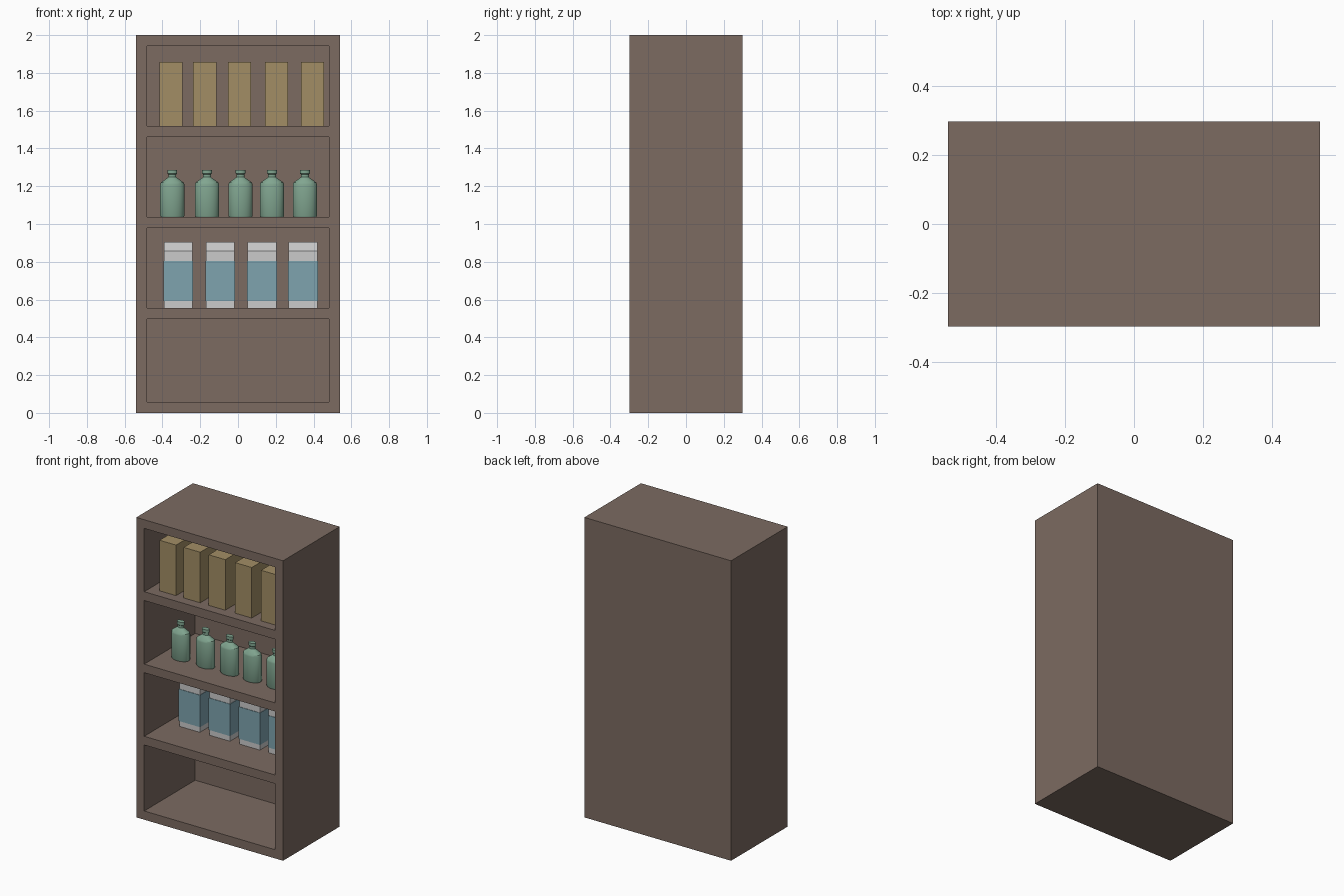
import bpy, bmesh, math
from mathutils import Matrix, Vector

if "Cube" in bpy.data.objects:
    bpy.data.objects.remove(bpy.data.objects["Cube"])


def material(name, rgb):
    m = bpy.data.materials.new(name)
    m.diffuse_color = (*rgb, 1)
    m.use_nodes = True
    m.node_tree.nodes["Principled BSDF"].inputs["Base Color"].default_value = m.diffuse_color
    return m


WOOD = material("brown_wood", (0.20, 0.145, 0.12))
CARD = material("tan_card", (0.36, 0.27, 0.13))
GLASS = material("green_glass", (0.22, 0.38, 0.28))
WHITE = material("white_paper", (0.60, 0.60, 0.60))
BLUE = material("blue_label", (0.21, 0.37, 0.43))


def finish(name, bm, mat, smooth=False):
    bmesh.ops.recalc_face_normals(bm, faces=bm.faces)
    me = bpy.data.meshes.new(name)
    bm.to_mesh(me)
    bm.free()
    ob = bpy.data.objects.new(name, me)
    bpy.context.collection.objects.link(ob)
    if mat:
        me.materials.append(mat)
    if smooth:
        bpy.ops.object.select_all(action='DESELECT')
        ob.select_set(True)
        bpy.context.view_layer.objects.active = ob
        bpy.ops.object.shade_smooth_by_angle(angle=math.radians(30))
    return ob


def add_box(bm, lo, hi):
    lo, hi = Vector(lo), Vector(hi)
    mat = Matrix.Translation((lo + hi) / 2) @ Matrix.Diagonal((*(hi - lo), 1))
    return bmesh.ops.create_cube(bm, size=1, matrix=mat)["verts"]


def box(name, lo, hi, mat):
    bm = bmesh.new()
    add_box(bm, lo, hi)
    return finish(name, bm, mat)


# Cabinet: solid block with four open bays cut from the front
W, D = 0.541, 0.298
FLOORS = [0.058, 0.556, 1.037, 1.52]
CEILINGS = [0.498, 0.98, 1.461, 1.942]
cabinet = box("cabinet", (-W, -D, 0), (W, D, 2), WOOD)
bm = bmesh.new()
for z0, z1 in zip(FLOORS, CEILINGS):
    add_box(bm, (-0.483, -D - 0.1, z0), (0.483, 0.239, z1))
cutter = finish("bay_cutter", bm, None)
cutter.hide_render = True
mod = cabinet.modifiers.new("bays", 'BOOLEAN')
mod.operation, mod.solver, mod.object = 'DIFFERENCE', 'EXACT', cutter
bpy.context.view_layer.objects.active = cabinet
bpy.ops.object.modifier_apply(modifier=mod.name)
bpy.data.objects.remove(cutter)

# Tall boxes on the top shelf
for i, x in enumerate((-0.354, -0.176, 0.009, 0.204, 0.395)):
    box(f"tall_box_{i + 1}", (x - 0.061, -0.234, FLOORS[3]),
        (x + 0.061, 0.022, 1.857), CARD)

# Flattened bottles: lathe profile (radius, height)
PROFILE = [(0.060, 0), (0.064, 0.006), (0.064, 0.172), (0.060, 0.183),
           (0.026, 0.207), (0.021, 0.211), (0.021, 0.226), (0.026, 0.230),
           (0.026, 0.250)]


def bottle(name, x, y, z, sides=24, flat=0.65):
    bm = bmesh.new()
    rings = []
    for r, h in PROFILE:
        rings.append([bm.verts.new((x + r * math.cos(a), y + flat * r * math.sin(a), z + h))
                      for a in (2 * math.pi * k / sides for k in range(sides))])
    for a, b in zip(rings, rings[1:]):
        for k in range(sides):
            n = (k + 1) % sides
            bm.faces.new((a[k], a[n], b[n], b[k]))
    bm.faces.new(rings[0])
    bm.faces.new(rings[-1])
    finish(name, bm, GLASS, smooth=True)


for i, x in enumerate((-0.348, -0.164, 0.013, 0.180, 0.354)):
    bottle(f"bottle_{i + 1}", x, -0.106, FLOORS[1 + 1])

# Cartons with sloped tops and a wrap-around label
CY = 0.014
for i, x in enumerate((-0.316, -0.094, 0.127, 0.344)):
    bm = bmesh.new()
    add_box(bm, (x - 0.076, CY - 0.073, FLOORS[1]), (x + 0.076, CY + 0.073, 0.857))
    top = max(bm.faces, key=lambda f: f.calc_center_median().z)
    ext = bmesh.ops.extrude_face_region(bm, geom=[top])
    bmesh.ops.delete(bm, geom=[top], context='FACES_ONLY')
    for v in (g for g in ext["geom"] if isinstance(g, bmesh.types.BMVert)):
        v.co.z = 0.905
        v.co.y = CY + (v.co.y - CY) * 0.3
    finish(f"carton_{i + 1}", bm, WHITE)
    box(f"carton_label_{i + 1}", (x - 0.079, CY - 0.076, 0.592),
        (x + 0.079, CY + 0.076, 0.805), BLUE)
